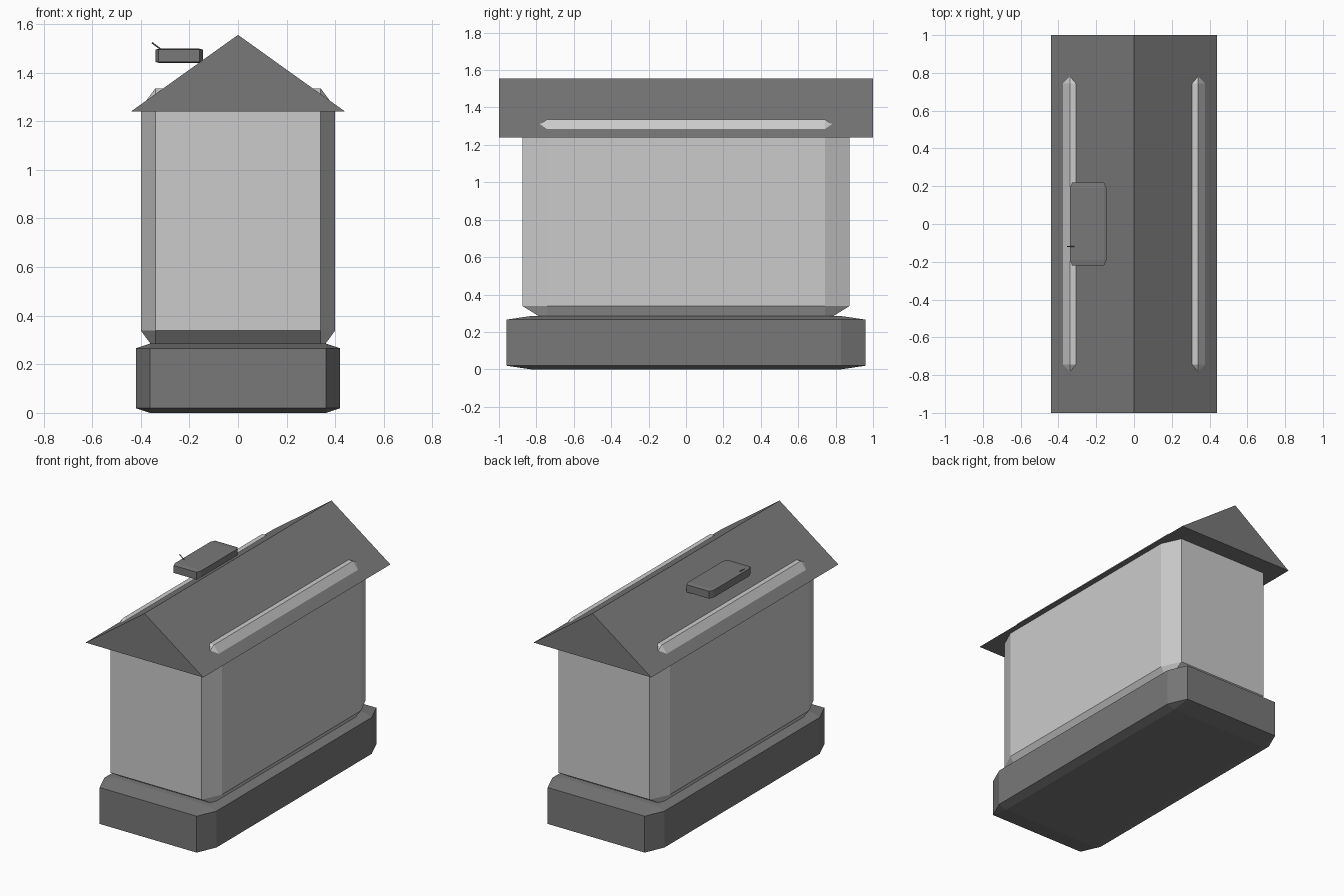
import bpy, bmesh
from mathutils import Matrix, Vector

cube = bpy.data.objects.get("Cube")
if cube:
    bpy.data.objects.remove(cube, do_unlink=True)


def material(name, grey):
    m = bpy.data.materials.new(name)
    m.use_nodes = True
    colour = (grey, grey, grey, 1)
    m.diffuse_color = colour
    m.node_tree.nodes["Principled BSDF"].inputs["Base Color"].default_value = colour
    return m


light_grey = material("light grey", 0.6)
dark_grey = material("dark grey", 0.19)


def finish(name, bm, mat):
    bmesh.ops.recalc_face_normals(bm, faces=bm.faces)
    mesh = bpy.data.meshes.new(name)
    bm.to_mesh(mesh)
    bm.free()
    mesh.materials.append(mat)
    ob = bpy.data.objects.new(name, mesh)
    bpy.context.collection.objects.link(ob)
    return ob


def chamfered_box(name, low, high, cut, mat):
    """Box whose chamfers are stretched in proportion to its sides."""
    low, high = Vector(low), Vector(high)
    bm = bmesh.new()
    bmesh.ops.create_cube(bm, size=1)
    bmesh.ops.bevel(bm, geom=bm.edges[:], offset=cut, segments=1,
                    affect='EDGES', profile=0.5)
    bmesh.ops.scale(bm, vec=high - low, verts=bm.verts)
    bmesh.ops.translate(bm, vec=(low + high) / 2, verts=bm.verts)
    return finish(name, bm, mat)


# Plinth, body and the small case beside the ridge
chamfered_box("base", (-0.42, -0.96, 0), (0.42, 0.96, 0.285), 0.068, dark_grey)
chamfered_box("body", (-0.4, -0.875, 0.258), (0.4, 0.875, 1.335), 0.075, light_grey)
chamfered_box("roof_case", (-0.34, -0.22, 1.44), (-0.145, 0.22, 1.498), 0.068, dark_grey)

# Gable roof: triangle pulled along y
bm = bmesh.new()
gable = bm.faces.new([bm.verts.new(p) for p in
                      ((-0.44, -1, 1.24), (0.44, -1, 1.24), (0, -1, 1.555))])
pulled = bmesh.ops.extrude_face_region(bm, geom=[gable], use_keep_orig=True)
bmesh.ops.translate(bm, vec=(0, 2, 0),
                    verts=[v for v in pulled["geom"] if isinstance(v, bmesh.types.BMVert)])
finish("roof", bm, dark_grey)

# Thin pin leaning out of the case
start, end = Vector((-0.315, -0.12, 1.494)), Vector((-0.354, -0.12, 1.523))
axis = end - start
bm = bmesh.new()
bmesh.ops.create_cone(bm, cap_ends=True, segments=8, radius1=0.003, radius2=0.003,
                      depth=axis.length,
                      matrix=Matrix.Translation((start + end) / 2)
                      @ axis.to_track_quat('Z', 'Y').to_matrix().to_4x4())
finish("case_pin", bm, dark_grey)
